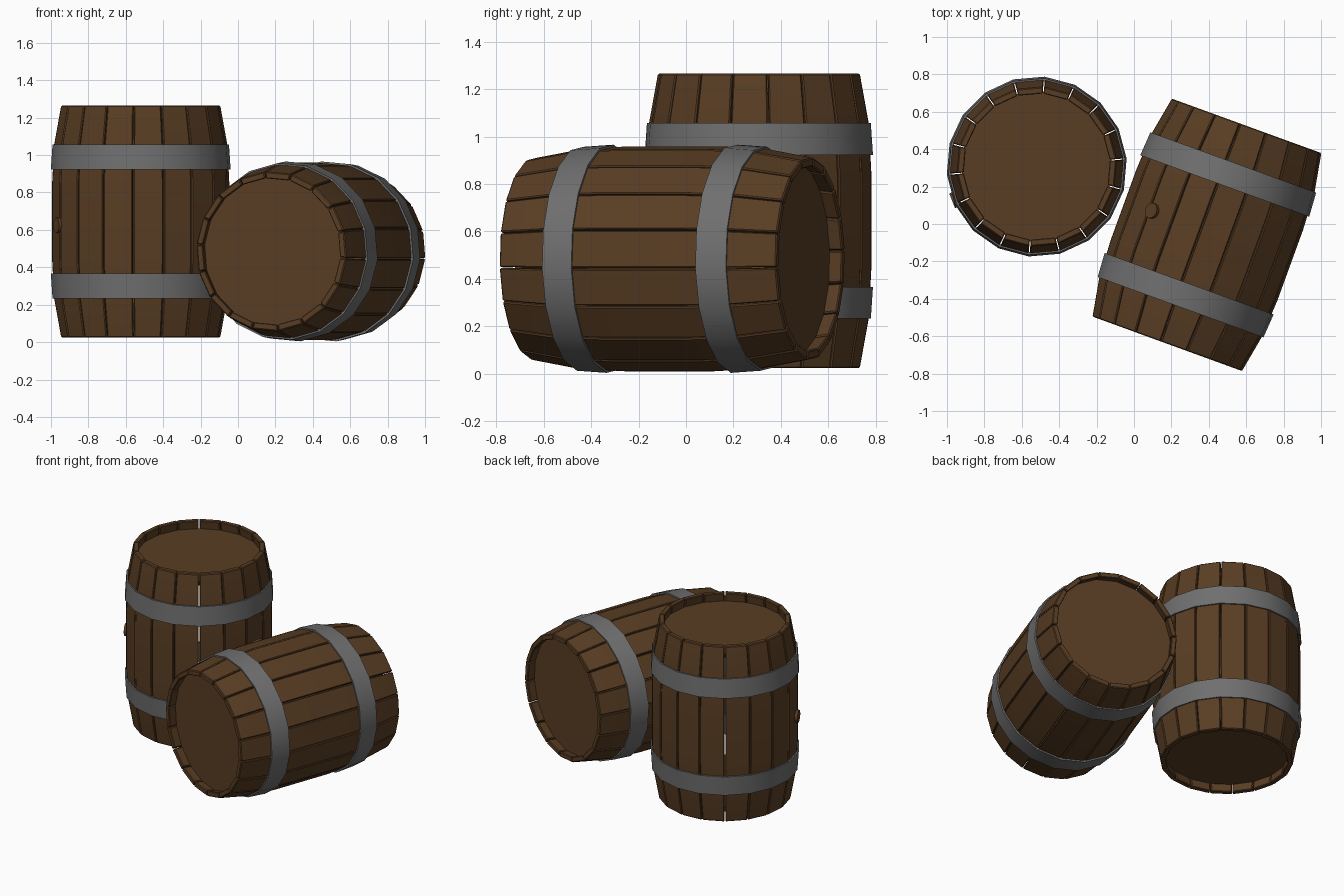
import bpy, bmesh, math
from mathutils import Matrix, Vector

if "Cube" in bpy.data.objects:
    bpy.data.objects.remove(bpy.data.objects["Cube"])

SIDES = 18
STEP = 2 * math.pi / SIDES
OFFSET = math.radians(5)
# barrel outline: (distance from the middle, outer radius at the seams)
PROFILE = [(-.62, .427), (-.41, .465), (-.2, .476), (.2, .476), (.41, .465), (.62, .427)]


def material(name, rgb):
    m = bpy.data.materials.new(name)
    m.diffuse_color = (*rgb, 1)
    m.use_nodes = True
    m.node_tree.nodes["Principled BSDF"].inputs["Base Color"].default_value = m.diffuse_color
    return m


WOOD = material("brown wood", (0.10, 0.047, 0.017))
IRON = material("grey iron", (0.16, 0.16, 0.16))


def finish(bm, name, mat, matrix):
    bmesh.ops.recalc_face_normals(bm, faces=bm.faces)
    me = bpy.data.meshes.new(name)
    bm.to_mesh(me)
    bm.free()
    me.materials.append(mat)
    ob = bpy.data.objects.new(name, me)
    bpy.context.collection.objects.link(ob)
    ob.matrix_world = matrix
    bpy.ops.object.select_all(action='DESELECT')
    ob.select_set(True)
    bpy.context.view_layer.objects.active = ob
    bpy.ops.object.shade_smooth_by_angle(angle=math.radians(30))
    return ob


def polar(r, a, z):
    return Vector((r * math.cos(a), r * math.sin(a), z))


def bridge(bm, rings, close=False):
    """Join successive vertex loops with quads."""
    pairs = list(zip(rings, rings[1:]))
    if close:
        pairs.append((rings[-1], rings[0]))
    for a, b in pairs:
        for i in range(len(a)):
            j = (i + 1) % len(a)
            bm.faces.new((a[i], a[j], b[j], b[i]))


def staves(name, matrix):
    """Separate bowed planks with bevelled edges."""
    bm = bmesh.new()
    gap, thick = math.radians(.35), .036
    for k in range(SIDES):
        a0 = OFFSET + k * STEP + gap
        a1 = OFFSET + (k + 1) * STEP - gap
        rings = [[bm.verts.new(polar(r, a, z)) for r, a in
                  ((R, a0), (R, a1), (R - thick, a1), (R - thick, a0))]
                 for z, R in PROFILE]
        bridge(bm, rings)
        bm.faces.new(rings[0])
        bm.faces.new(rings[-1])
    bmesh.ops.recalc_face_normals(bm, faces=bm.faces)
    sharp = [e for e in bm.edges if e.calc_face_angle(0) > math.radians(40)]
    bmesh.ops.bevel(bm, geom=sharp, offset=.005, segments=1, affect='EDGES')
    finish(bm, name, WOOD, matrix)


def hoop(name, matrix, side):
    """Tapered iron band that follows the staves."""
    bm = bmesh.new()
    section = [(.278, .4825), (.412, .4735), (.412, .458), (.278, .466)]
    rings = [[bm.verts.new(polar(r, OFFSET + k * STEP, side * z))
              for z, r in section] for k in range(SIDES)]
    bridge(bm, rings, close=True)
    finish(bm, name, IRON, matrix)


def disc(name, matrix, radius, depth, sides):
    bm = bmesh.new()
    bmesh.ops.create_cone(bm, cap_ends=True, segments=sides,
                          radius1=radius, radius2=radius, depth=depth)
    finish(bm, name, WOOD, matrix)


def barrel(prefix, matrix):
    staves(prefix + "_staves", matrix)
    for side, label in ((1, "top"), (-1, "bottom")):
        hoop(f"{prefix}_{label}_hoop", matrix, side)
        disc(f"{prefix}_{label}_head",
             matrix @ Matrix.Translation((0, 0, side * .545)) @ Matrix.Rotation(OFFSET, 4, 'Z'),
             .408, .03, SIDES)
    # bung plug on the side
    a = math.radians(202)
    out = Matrix.Rotation(a, 4, 'Z') @ Matrix.Rotation(math.pi / 2, 4, 'Y')
    disc(prefix + "_bung", matrix @ Matrix.Translation(polar(.468, a, -.02)) @ out, .042, .04, 12)


# standing barrel
barrel("standing_barrel", Matrix.Translation((-.52, .307, .645)))

# barrel lying on its side, turned a little
barrel("lying_barrel", Matrix.Translation((.39, -.058, .485))
       @ Matrix.Rotation(math.radians(-20), 4, 'Z')
       @ Matrix.Rotation(math.radians(90), 4, 'X')
       @ Matrix.Rotation(math.radians(-70), 4, 'Z'))
